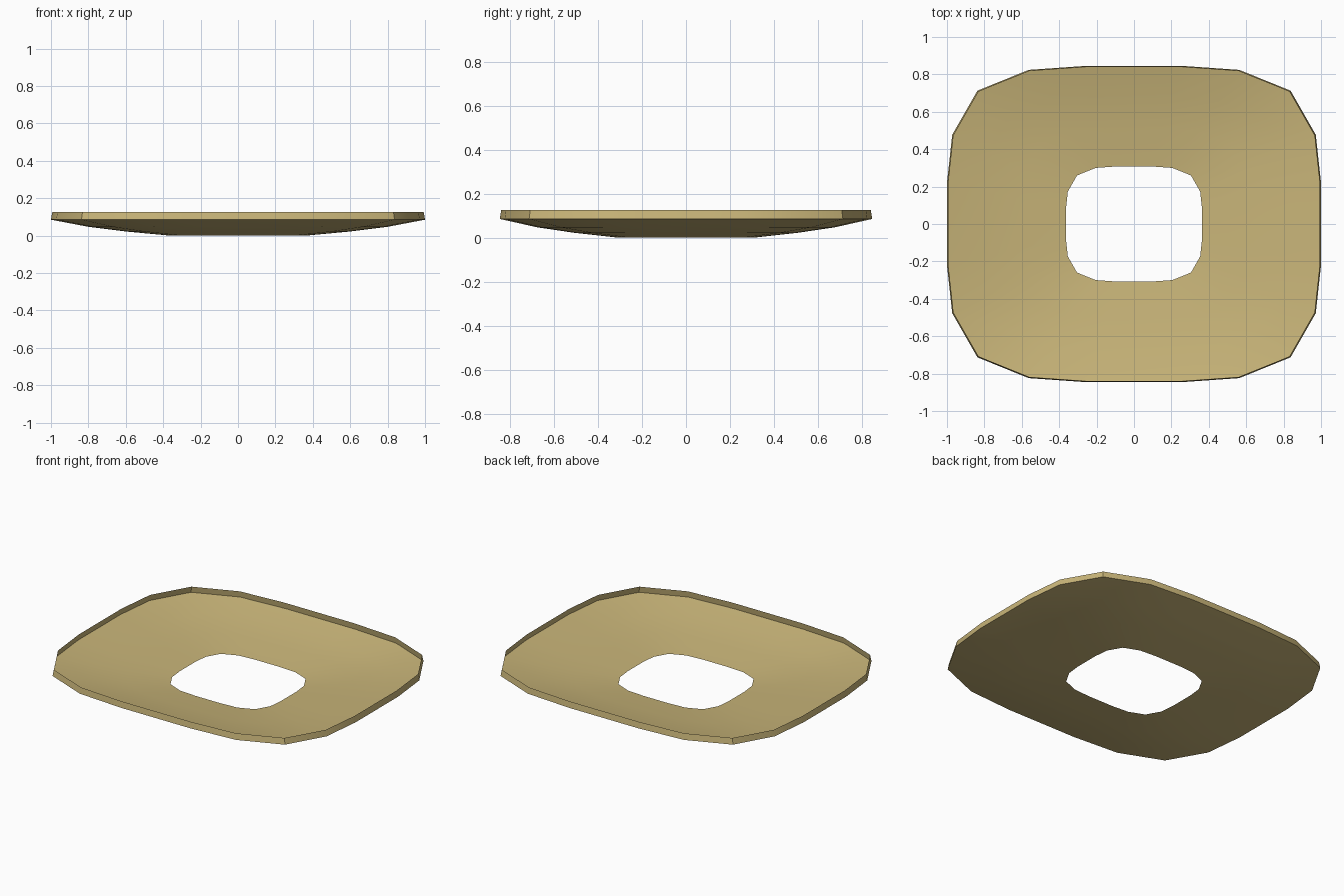
import bpy, bmesh, math

cube = bpy.data.objects.get("Cube")
if cube:
    bpy.data.objects.remove(cube, do_unlink=True)

# One sandy colour for the whole tray
sand = bpy.data.materials.new("sand")
sand.use_nodes = True
colour = (0.58, 0.46, 0.19, 1)
sand.diffuse_color = colour
sand.node_tree.nodes["Principled BSDF"].inputs["Base Color"].default_value = colour

# Rounded-square outline: one quarter, mirrored to run counter-clockwise
quarter = [(1.0, 0.22), (0.972, 0.477), (0.837, 0.713), (0.563, 0.824), (0.25, 0.846)]
half = quarter + [(-x, y) for x, y in reversed(quarter)]
outline = half + [(-x, -y) for x, y in half]


def ring_sheet(name, rings):
    """Loft the outline through (scale, height) rings as a single open sheet."""
    bm = bmesh.new()
    loops = [[bm.verts.new((x * s, y * s, z)) for x, y in outline] for s, z in rings]
    n = len(outline)
    for a, b in zip(loops, loops[1:]):
        for i in range(n):
            j = (i + 1) % n
            bm.faces.new((a[i], a[j], b[j], b[i]))
    mesh = bpy.data.meshes.new(name)
    bm.to_mesh(mesh)
    bm.free()
    mesh.materials.append(sand)
    obj = bpy.data.objects.new(name, mesh)
    bpy.context.collection.objects.link(obj)
    bpy.ops.object.select_all(action="DESELECT")
    obj.select_set(True)
    bpy.context.view_layer.objects.active = obj
    bpy.ops.object.shade_smooth_by_angle(angle=math.radians(30))
    return obj


# Shallow dish from the outer edge down to the central opening (faces up)
ring_sheet("dish", [(1.0, 0.085), (0.8, 0.047), (0.6, 0.022), (0.364, 0.0)])

# Low upright lip around the outer edge, leaning slightly inwards (faces out)
ring_sheet("rim", [(1.0, 0.085), (0.993, 0.125)])
